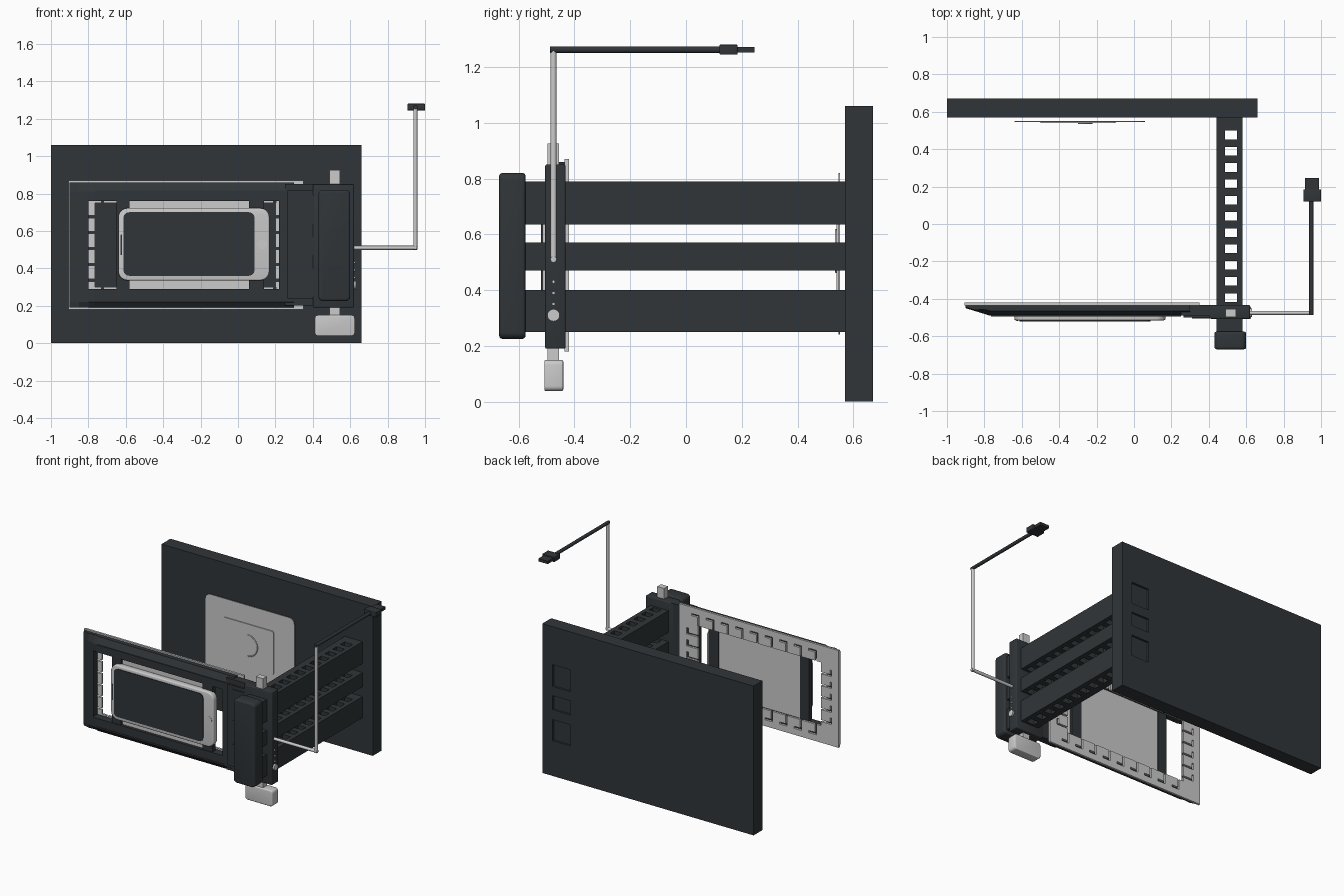
import bpy, bmesh, math
from mathutils import Vector

if "Cube" in bpy.data.objects:
    bpy.data.objects.remove(bpy.data.objects["Cube"])

dark = bpy.data.materials.new("dark_plastic")
dark.diffuse_color = (0.03, 0.036, 0.04, 1)
dark.use_nodes = True
dark.node_tree.nodes["Principled BSDF"].inputs["Base Color"].default_value = dark.diffuse_color


def finish(name, bm, mat=None, smooth=False):
    bmesh.ops.recalc_face_normals(bm, faces=bm.faces)
    me = bpy.data.meshes.new(name)
    bm.to_mesh(me)
    bm.free()
    ob = bpy.data.objects.new(name, me)
    bpy.context.collection.objects.link(ob)
    if mat:
        me.materials.append(mat)
    if smooth:
        for o in bpy.context.selected_objects:
            o.select_set(False)
        ob.select_set(True)
        bpy.context.view_layer.objects.active = ob
        bpy.ops.object.shade_smooth_by_angle(angle=math.radians(35))
    return ob


def box(name, x, y, z, mat=None, corner=0, axis=1, edge=0):
    """Box from ranges; corner rounds edges along axis, edge rounds the rest."""
    bm = bmesh.new()
    bmesh.ops.create_cube(bm, size=1)
    for v in bm.verts:
        v.co = Vector([(r[0] + r[1]) / 2 + c * (r[1] - r[0]) for r, c in zip((x, y, z), v.co)])
    if corner:
        es = [e for e in bm.edges
              if abs((e.verts[0].co - e.verts[1].co).normalized()[axis]) > 0.9]
        bmesh.ops.bevel(bm, geom=es, offset=corner, segments=5, profile=0.5, affect='EDGES')
    if edge:
        es = [e for e in bm.edges if e.calc_face_angle(0) > 1.0]
        bmesh.ops.bevel(bm, geom=es, offset=edge, segments=3, profile=0.5, affect='EDGES')
    return finish(name, bm, mat, bool(corner or edge))


def sheet(name, u, v, holes, axis, lo, hi, mat=None, shape=None):
    """Slab with rectangular holes (u0,u1,v0,v1); axis is the thickness direction."""
    us = sorted({round(c, 4) for c in list(u) + [c for h in holes for c in h[:2]]})
    vs = sorted({round(c, 4) for c in list(v) + [c for h in holes for c in h[2:]]})
    put = (lambda a, b, t: (a, t, b)) if axis == 'y' else (lambda a, b, t: (a, b, t))
    bm = bmesh.new()
    grid = [[bm.verts.new(put(a, b, hi)) for b in vs] for a in us]
    for i in range(len(us) - 1):
        for j in range(len(vs) - 1):
            cu, cv = (us[i] + us[i + 1]) / 2, (vs[j] + vs[j + 1]) / 2
            if not any(h[0] < cu < h[1] and h[2] < cv < h[3] for h in holes):
                bm.faces.new((grid[i][j], grid[i + 1][j], grid[i + 1][j + 1], grid[i][j + 1]))
    bmesh.ops.delete(bm, geom=[w for w in bm.verts if not w.link_faces], context='VERTS')
    ext = bmesh.ops.extrude_face_region(bm, geom=bm.faces[:], use_keep_orig=True)
    new = [g for g in ext['geom'] if isinstance(g, bmesh.types.BMVert)]
    for w in new:
        w.co[1 if axis == 'y' else 2] = lo
        if shape:
            shape(w)
    return finish(name, bm, mat)


def rod(name, a, b, r, mat=None, sides=12):
    a, b = Vector(a), Vector(b)
    bm = bmesh.new()
    bmesh.ops.create_cone(bm, cap_ends=True, segments=sides, radius1=r, radius2=r,
                          depth=(b - a).length)
    q = (b - a).to_track_quat('Z', 'Y')
    for v in bm.verts:
        v.co = q @ v.co + (a + b) / 2
    return finish(name, bm, mat, True)


# Back plate with sockets for the three beams
BEAMS = [(0.25, 0.40), (0.47, 0.57), (0.635, 0.79)]
sheet("back_plate", (-1, 0.66), (0, 1.06),
      [(0.44, 0.58, a, b) for a, b in BEAMS], 'y', 0.57, 0.67, dark)

# Slotted beams
slots = [(0.487, 0.55, 0.476 - 0.087 * i - 0.023, 0.476 - 0.087 * i + 0.023) for i in range(11)]
for i, (a, b) in enumerate(BEAMS):
    sheet(f"beam_{i + 1}", (0.44, 0.58), (-0.6, 0.655), slots, 'z', a, b, dark)

# Thin pads in front of the back plate
box("rear_pad", (-0.64, 0.06), (0.546, 0.552), (0.24, 0.82), corner=0.04)
box("rear_pad_step", (-0.5, -0.1), (0.54, 0.546), (0.38, 0.69), corner=0.015)
cu = bpy.data.curves.new("pad_arc", 'CURVE')
cu.dimensions = '3D'
cu.bevel_depth = 0.004
sp = cu.splines.new('POLY')
sp.points.add(16)
for k, p in enumerate(sp.points):
    t = math.radians(-90 + 180 * k / 16)
    p.co = (-0.30 + 0.075 * math.cos(t), 0.538, 0.54 + 0.075 * math.sin(t), 1)
bpy.context.collection.objects.link(bpy.data.objects.new("pad_arc", cu))


# Front frame, its left end sweeping back and its rim stepped
def sweep(w):
    x, z = w.co.x, w.co.z
    if x < -0.77:
        w.co.y = -0.49 + 0.04 * (-0.77 - x) / 0.13
    if z < 0.2 or z > 0.85:
        w.co.y += 0.025 if x > -0.85 else 0.005


sheet("front_frame", (-0.9, -0.85, -0.77, 0.24, 0.30), (0.19, 0.22, 0.81, 0.86),
      [(-0.8, 0.22, 0.29, 0.76)], 'y', -0.49, -0.435, dark, sweep)

# Raised border line around the frame face
sheet("frame_border", (-0.76, 0.25), (0.222, 0.815),
      [(-0.765, 0.24, 0.232, 0.805)], 'y', -0.494, -0.48, dark)

# Tiled grey backing with joint gaps
gaps = [(-0.765, 0.20, 0.30, 0.75)]
for i in range(9):
    x = -0.73 + i * 0.115
    for z0, z1 in ((0.225, 0.24), (0.81, 0.825)):
        gaps.append((x, x + 0.06, z0, z1))
    for z0, z1 in ((0.24, 0.30), (0.75, 0.81)):
        gaps.append((x, x + 0.012, z0, z1))
for i in range(5):
    z = 0.33 + i * 0.085
    for x0, x1 in ((-0.85, -0.838), (0.275, 0.29)):
        gaps.append((x0, x1, z, z + 0.045))
    gaps += [(-0.838, -0.765, z, z + 0.012), (0.20, 0.275, z, z + 0.012)]
sheet("frame_backing", (-0.905, 0.35), (0.18, 0.87), gaps, 'y', -0.435, -0.42)

# Upright holding the frame, plus its side panel and ribs
box("upright", (0.40, 0.62), (-0.505, -0.432), (0.19, 0.85), dark, edge=0.006)
box("upright_link", (0.25, 0.42), (-0.488, -0.433), (0.20, 0.85), dark)
box("link_panel", (0.265, 0.44), (-0.5, -0.48), (0.24, 0.815), dark)
for i, (a, b) in enumerate(BEAMS):
    box(f"link_rib_{i + 1}", (0.31, 0.44), (-0.505, -0.49), (a, b), dark)

# Rounded front grip block
box("front_block", (0.43, 0.60), (-0.67, -0.575), (0.225, 0.82), dark, corner=0.025, edge=0.012)

# Grey stem and foot block
box("stem", (0.49, 0.545), (-0.497, -0.455), (0.13, 0.925))
box("foot_block", (0.41, 0.625), (-0.508, -0.44), (0.038, 0.15), corner=0.018, edge=0.006)

# Side buttons
rod("side_knob", (0.60, -0.475, 0.31), (0.632, -0.475, 0.31), 0.022, sides=20)
for i in range(3):
    rod(f"side_dot_{i + 1}", (0.61, -0.475, 0.35 + 0.04 * i),
        (0.627, -0.475, 0.35 + 0.04 * i), 0.006)

# Bent cable arm with plug
rod("arm_side", (0.60, -0.475, 0.51), (0.958, -0.475, 0.51), 0.011)
rod("arm_up", (0.948, -0.475, 0.50), (0.948, -0.475, 1.265), 0.011)
rod("arm_back", (0.948, -0.487, 1.262), (0.948, 0.13, 1.262), 0.012, dark)
box("plug_body", (0.905, 1.0), (0.12, 0.185), (1.244, 1.28), dark, edge=0.004)
box("plug_tip", (0.915, 0.988), (0.18, 0.245), (1.252, 1.272), dark)

# Holder behind the handset
box("holder_panel", (-0.58, 0.06), (-0.47, -0.455), (0.29, 0.76))
for n, r in (("left", (-0.65, -0.58)), ("right", (0.06, 0.14))):
    box(f"holder_bar_{n}", r, (-0.485, -0.45), (0.28, 0.77), dark)

# Handset with screen, earpiece and button
box("handset_body", (-0.64, 0.168), (-0.515, -0.47), (0.335, 0.722), corner=0.05, edge=0.008)
box("handset_screen", (-0.612, 0.088), (-0.52, -0.51), (0.36, 0.7), dark, corner=0.03)
box("handset_earpiece", (-0.628, -0.62), (-0.518, -0.51), (0.47, 0.58), dark, corner=0.003)
rod("handset_button", (0.13, -0.512, 0.528), (0.13, -0.517, 0.528), 0.025, sides=24)
